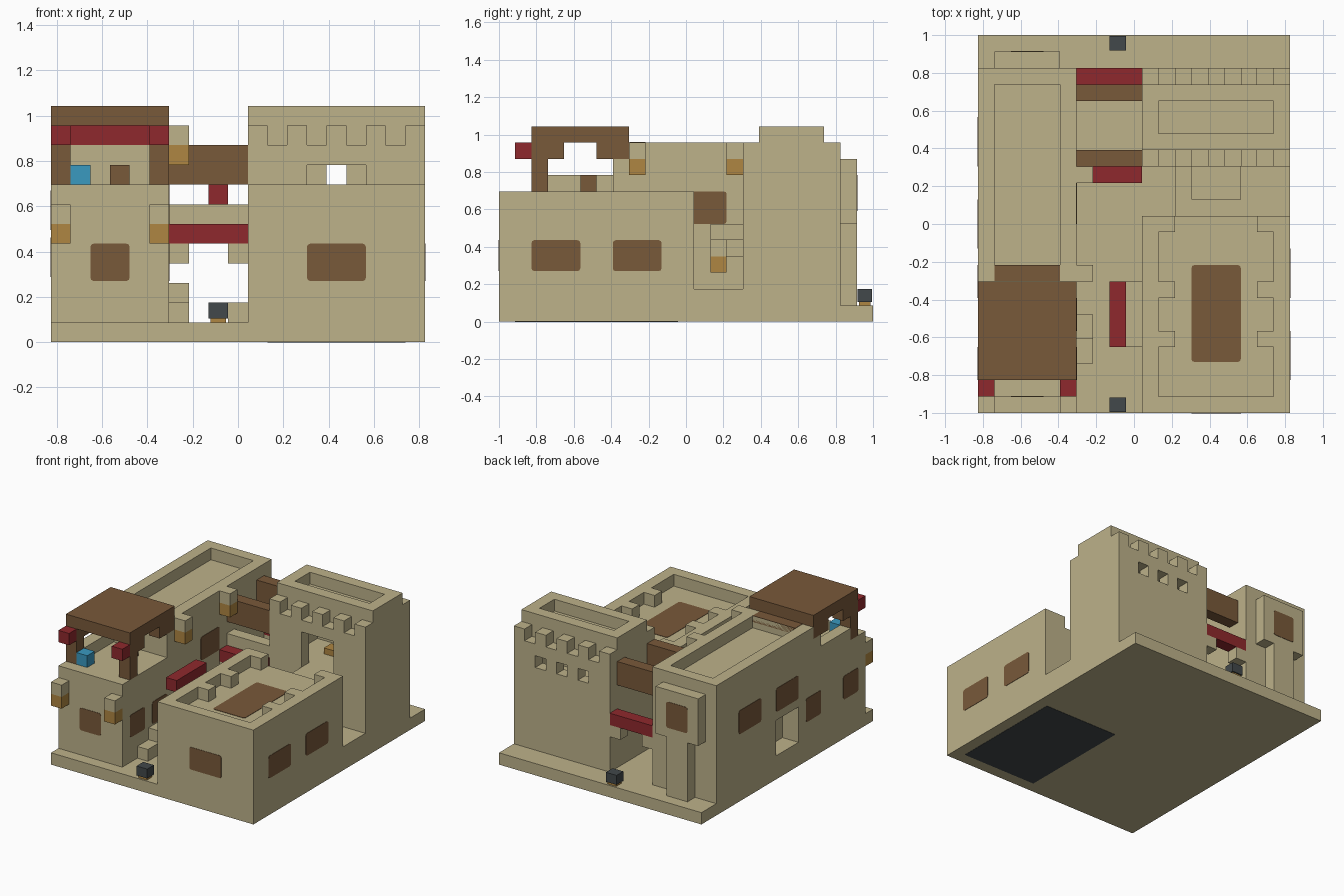
import bpy
import bmesh
from mathutils import Vector

if "Cube" in bpy.data.objects:
    bpy.data.objects.remove(bpy.data.objects["Cube"], do_unlink=True)

U = 2 / 23                              # one block
ORIGIN = Vector((9.5, 11.5, 0))         # block grid centre


def material(name, rgb):
    m = bpy.data.materials.new(name)
    m.use_nodes = True
    color = (*rgb, 1)
    m.diffuse_color = color
    m.node_tree.nodes["Principled BSDF"].inputs["Base Color"].default_value = color
    return m


SAND = material("sandstone", (.51, .445, .255))
WOOD = material("brown_wood", (.19, .10, .042))
RED = material("red_cloth", (.275, .022, .026))
AMBER = material("amber_lamp", (.43, .24, .054))
BLUE = material("blue_crate", (.042, .32, .53))
COAL = material("charcoal", (.054, .065, .069))


def raw_box(name, x, y, z):
    bm = bmesh.new()
    bmesh.ops.create_cube(bm, size=1)
    spans = (x, y, z)
    for v in bm.verts:
        v.co = Vector([s[0] if c < 0 else s[1] for c, s in zip(v.co, spans)])
        v.co = (v.co - ORIGIN) * U
    mesh = bpy.data.meshes.new(name)
    bm.to_mesh(mesh)
    bm.free()
    obj = bpy.data.objects.new(name, mesh)
    bpy.context.collection.objects.link(obj)
    return obj


def block(name, x, y, z, mat=SAND, cuts=()):
    """Box given by block ranges, with optional boxes carved out."""
    obj = raw_box(name, x, y, z)
    obj.data.materials.append(mat)
    for cut in cuts:
        cutter = raw_box("cutter", *cut)
        cutter.hide_render = True
        mod = obj.modifiers.new("carve", 'BOOLEAN')
        mod.operation = 'DIFFERENCE'
        mod.solver = 'EXACT'
        mod.object = cutter
        bpy.context.view_layer.objects.active = obj
        bpy.ops.object.modifier_apply(modifier=mod.name)
        bpy.data.objects.remove(cutter, do_unlink=True)
    return obj


def plate(name, axis, at, a, b, mat=WOOD):
    """Thin panel with softened corners, centred on a wall plane."""
    spans = [a, b]
    spans.insert(axis, (at - .03, at + .03))
    obj = block(name, *spans, mat)
    bm = bmesh.new()
    bm.from_mesh(obj.data)
    edges = [e for e in bm.edges
             if abs((e.verts[0].co - e.verts[1].co)[axis]) > .001]
    bmesh.ops.bevel(bm, geom=edges, offset=.015, segments=2, profile=.5, affect='EDGES')
    bm.to_mesh(obj.data)
    bm.free()


def hanging_lamp(name, x, y, z):
    block(name + "_bracket", (x, x + 1), (y, y + 1), (z + 1, z + 2))
    block(name + "_glow", (x, x + 1), (y, y + 1), (z, z + 1), AMBER)


# Ground slab
block("ground_slab", (0, 19), (0, 23), (0, 1))
block("cellar_panel", (11, 18), (1, 11), (-.02, .02), COAL)

# Front house with sunken roof and inner battlements
block("front_house", (10, 19), (0, 12), (.5, 8), cuts=[
    ((11, 18), (1, 11), (7, 9)), ((12, 17), (10.5, 13), (7, 9))])
for y in (4, 7):
    for x in (11, 17):
        block("roof_bump", (x, x + 1), (y, y + 1), (6.9, 8))
plate("roof_rug", 2, 7, (13, 16), (3.1, 9))
plate("front_window", 1, 0, (13, 16), (3.1, 5))
for y in (2, 7):
    plate("side_window", 0, 19, (y, y + 3), (3.1, 5))

# Alley with balcony
block("alley_floor", (12, 19), (12, 15), (.5, 2))
block("balcony", (13, 16), (13, 15.5), (5, 6))
hanging_lamp("balcony_lamp", 14, 13, 3)

# Tower with room, doorway and three back windows
tower_cuts = [((11, 18), (16, 20), (6, 9)), ((13, 16), (14, 17), (6, 9))]
tower_cuts += [((x, x + 1), (19, 22), (8, 9)) for x in (12, 14, 16)]
block("tower", (10, 19), (15, 21), (.5, 10), cuts=tower_cuts)
block("tower_top", (10, 19), (16, 20), (9.5, 12), cuts=[((11, 18), (17, 19), (11, 13))])
for x in range(10, 19, 2):
    for y in (15, 20):
        block("merlon", (x, x + 1), (y, y + 1), (9.9, 11))
for x in (13, 15):
    block("room_lamp", (x, x + 1), (18, 19), (6, 6.5), AMBER)

# Long house: low front terrace and tall rear part
block("terrace_house", (0, 6), (1, 8.5), (.5, 8))
block("terrace_back_wall", (0, 6), (7, 8.5), (7.5, 10))
block("long_house", (0, 6), (8, 21), (.5, 11), cuts=[
    ((1, 5), (9, 20), (10, 12)), ((-1, 1.5), (10, 13), (2, 5))])
block("roof_beam", (1, 5), (8.02, 9), (10.5, 11.03), WOOD)
block("terrace_parapet", (0, 1), (3, 7), (7.5, 9))
plate("terrace_window", 1, 1, (2, 4), (3.1, 5))
for y in (2, 5):
    plate("street_window", 0, 6, (y, y + 2), (3.1, 5))
plate("upper_street_window", 0, 6, (11.5, 14), (6, 8))
for y, width, z in ((15, 3, 5.7), (10, 3, 5.7), (7, 2, 3.3), (2, 2, 3.3)):
    plate("outer_window", 0, 0, (y, y + width), (z, z + 2))

# Terrace canopy
block("canopy_roof", (0, 6), (2, 8), (11, 12), WOOD)
for x in (0, 5):
    block("canopy_post", (x, x + 1), (2, 3), (8, 11), WOOD)
    block("canopy_front_brace", (x, x + 1), (3, 4), (10, 11), WOOD)
    block("canopy_back_brace", (x, x + 1), (6, 8), (10, 11), WOOD)
    block("canopy_pennant", (x, x + 1), (1, 2), (10, 11), RED)
    hanging_lamp("front_lamp", x, 0, 5)
block("canopy_back_cloth", (1, 5), (7, 8), (10, 11), RED)
block("blue_crate", (1, 2), (2, 3), (8, 9), BLUE)
block("terrace_stool", (3, 4), (5, 6), (8, 9), WOOD)
for y in (8, 14):
    hanging_lamp("street_lamp", 6, y, 9)

# Rear buttress
block("buttress_head", (1, 5), (20.5, 22), (6, 10))
block("buttress_column", (2, 4), (20.5, 22), (.5, 6))
plate("buttress_window", 1, 22, (2, 4), (6.8, 9))

# Street: beams, brackets, steps, awning and ground lanterns
for y in (15, 19):
    block("street_beam", (6, 10), (y, y + 1), (8, 10), WOOD)
for y in (14, 20):
    block("red_awning", (6, 10), (y, y + 1), (5, 6), RED)
    for x in (6, 9):
        block("awning_bracket", (x, x + 1), (y, y + 1), (4, 5))
block("street_lintel", (6, 10), (15, 16), (6, 7))
block("street_banner", (8, 9), (4, 8), (7, 8), RED)
for i in range(2):
    block("street_step", (6, 7), (3 + 1.5 * i, 4.5 + 1.5 * i), (.9, 2 + i))
block("street_bench", (9, 10), (4, 8), (.9, 2))
for y in (0, 22):
    block("ground_lantern", (8, 9), (y + .05, y + .95), (1.2, 2), COAL)
    block("ground_lantern_base", (8.1, 8.9), (y + .15, y + .85), (1, 1.2), AMBER)
